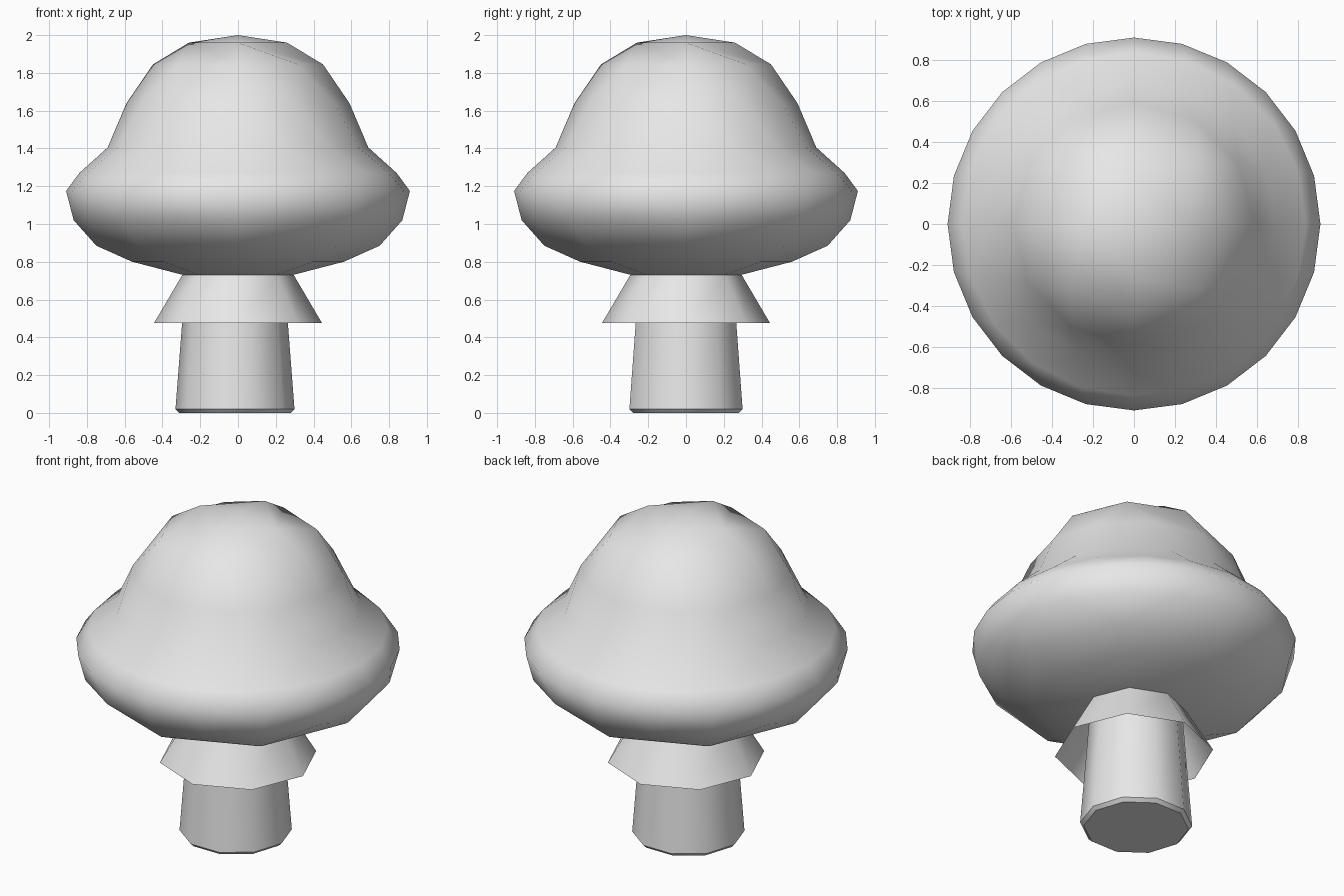
import bpy, bmesh
from math import sin, cos, pi, radians

cube = bpy.data.objects.get("Cube")
if cube:
    bpy.data.objects.remove(cube, do_unlink=True)

grey = bpy.data.materials.new("plain_grey")
grey.use_nodes = True
grey.diffuse_color = (0.8, 0.8, 0.8, 1)
grey.node_tree.nodes["Principled BSDF"].inputs["Base Color"].default_value = (0.8, 0.8, 0.8, 1)


def stitch(bm, a, b):
    """Join two closed rings whose vertex counts may differ."""
    i = j = 0
    n, m = len(a), len(b)
    while i < n or j < m:
        if n == m:
            bm.faces.new((a[i], a[(i + 1) % n], b[(j + 1) % m], b[j]))
            i, j = i + 1, j + 1
        elif j >= m or (i < n and (i + 1) / n <= (j + 1) / m):
            bm.faces.new((a[i], a[(i + 1) % n], b[j % m]))
            i += 1
        else:
            bm.faces.new((a[i % n], b[(j + 1) % m], b[j]))
            j += 1


def lathe(name, profile, x=0.0, angle=60, solid=True):
    """Turn (radius, height, sides) rings into a smooth part, bottom to top."""
    bm = bmesh.new()
    rings = [[bm.verts.new((x + r * cos(2 * pi * k / n), r * sin(2 * pi * k / n), z))
              for k in range(n)] for r, z, n in profile]
    for low, high in zip(rings, rings[1:]):
        if len(high) == 1:
            for k, v in enumerate(low):
                bm.faces.new((v, low[(k + 1) % len(low)], high[0]))
        else:
            stitch(bm, low, high)
    if solid:
        bm.faces.new(rings[0][::-1])
    bmesh.ops.recalc_face_normals(bm, faces=bm.faces)
    mesh = bpy.data.meshes.new(name)
    bm.to_mesh(mesh)
    bm.free()
    mesh.materials.append(grey)
    obj = bpy.data.objects.new(name, mesh)
    bpy.context.collection.objects.link(obj)
    bpy.ops.object.select_all(action='DESELECT')
    obj.select_set(True)
    bpy.context.view_layer.objects.active = obj
    bpy.ops.object.shade_smooth_by_angle(angle=radians(angle))
    return obj


# Mushroom cap: coarse underside, wide rim, pinched dome
lathe("cap", [(0.29, 0.73, 8), (0.56, 0.80, 8), (0.75, 0.885, 8), (0.87, 1.02, 16),
              (0.91, 1.175, 24), (0.84, 1.27, 20), (0.69, 1.405, 16), (0.59, 1.64, 12),
              (0.45, 1.845, 8), (0.26, 1.96, 4), (0, 2.0, 1)])

# Open flared skirt under the cap
lathe("skirt", [(0.445, 0.475, 8), (0.295, 0.73, 8)], solid=False)

# Tapered stem with a small bevelled foot
lathe("stem", [(0.295, 0, 10), (0.315, 0.02, 10), (0.28, 0.475, 10), (0.26, 0.74, 10)],
      x=-0.016, angle=40)
